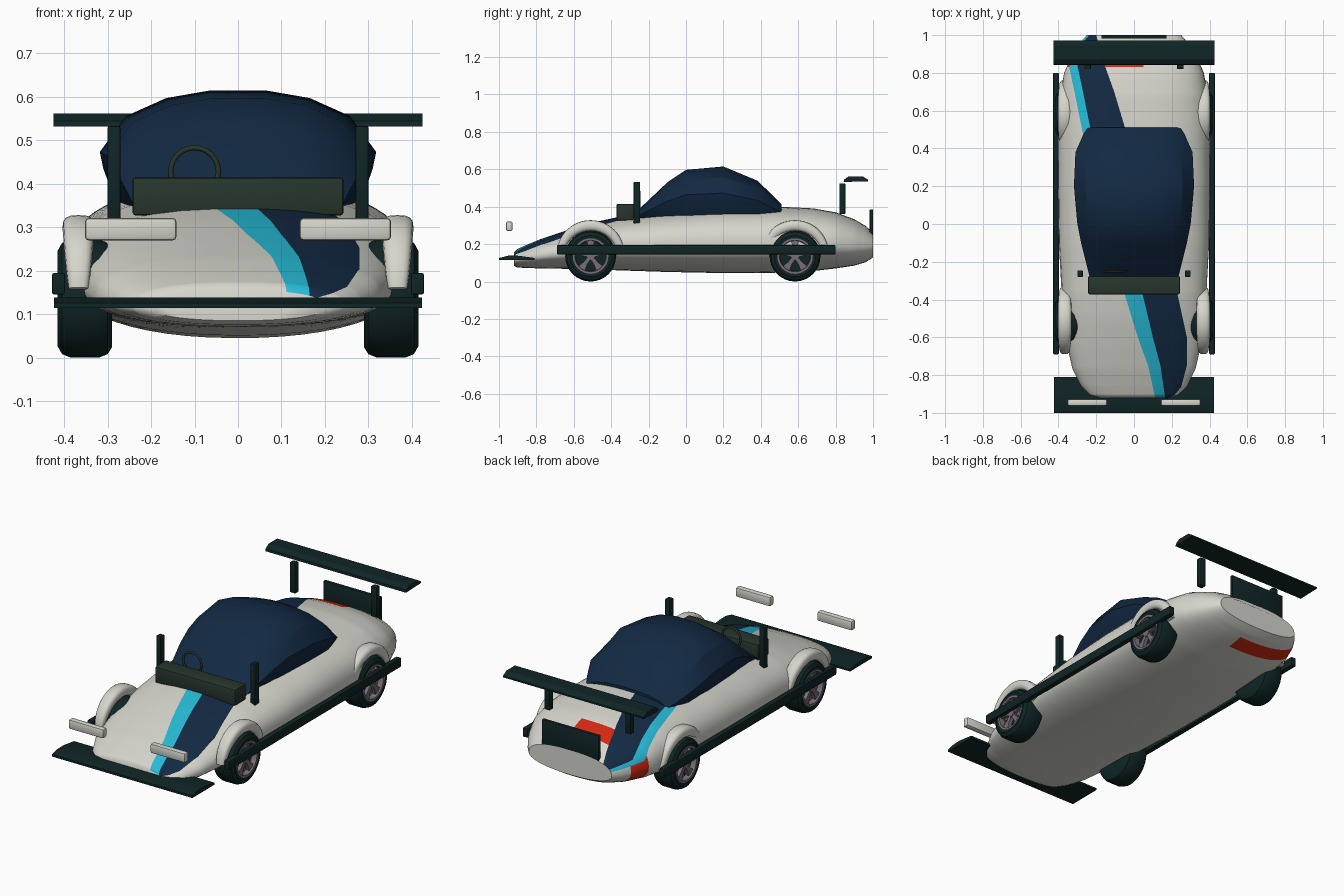
import bpy, bmesh, math

if "Cube" in bpy.data.objects:
    bpy.data.objects.remove(bpy.data.objects["Cube"])

def mat(name, r, g, b):
    m = bpy.data.materials.new(name)
    m.diffuse_color = (r, g, b, 1)
    m.use_nodes = True
    m.node_tree.nodes["Principled BSDF"].inputs["Base Color"].default_value = m.diffuse_color
    return m

WHITE = mat("body white", .67, .67, .61)
NAVY = mat("navy", .006, .022, .055)
CYAN = mat("cyan", .02, .5, .68)
RED = mat("red", .65, .022, .006)
DARK = mat("dark trim", .005, .018, .018)
OLIVE = mat("dark olive", .02, .036, .025)
RIM = mat("rim grey", .19, .155, .185)

def finish(name, bm, mats, angle=35):
    bmesh.ops.recalc_face_normals(bm, faces=bm.faces)
    me = bpy.data.meshes.new(name)
    bm.to_mesh(me)
    bm.free()
    for m in mats:
        me.materials.append(m)
    ob = bpy.data.objects.new(name, me)
    bpy.context.collection.objects.link(ob)
    bpy.ops.object.select_all(action='DESELECT')
    bpy.context.view_layer.objects.active = ob
    ob.select_set(True)
    bpy.ops.object.shade_smooth_by_angle(angle=math.radians(angle))
    return ob

def loft(bm, rings, rule=None):
    """Skin closed rings and cap both ends; rule(i, j) gives the material."""
    vs = [[bm.verts.new(p) for p in r] for r in rings]
    n = len(vs[0])
    for i in range(len(vs) - 1):
        for j in range(n):
            k = (j + 1) % n
            f = bm.faces.new((vs[i][j], vs[i][k], vs[i + 1][k], vs[i + 1][j]))
            f.material_index = rule(i, j) if rule else 0
    bm.faces.new(vs[0])
    bm.faces.new(vs[-1])

def box(name, x, y, z, m, bevel=.005):
    bm = bmesh.new()
    loft(bm, [[(a, y[0], z[0]), (a, y[1], z[0]), (a, y[1], z[1]), (a, y[0], z[1])] for a in x])
    if bevel:
        bmesh.ops.bevel(bm, geom=bm.edges[:], offset=bevel, segments=2, affect='EDGES', profile=.5)
    return finish(name, bm, [m])

def slab(name, half, profile, m):
    """Side profile (y, z) extruded across the car."""
    bm = bmesh.new()
    loft(bm, [[(s * half, y, z) for y, z in profile] for s in (-1, 1)])
    return finish(name, bm, [m], 25)

def lerp(table, y):
    for a, b in zip(table, table[1:]):
        if y <= b[0]:
            t = (y - a[0]) / (b[0] - a[0])
            return [p + (q - p) * t for p, q in zip(a[1:], b[1:])]
    return table[-1][1:]

# Body: y, half width, top, bottom
BODY = [(-.92, .2, .155, .085), (-.905, .24, .172, .076), (-.86, .28, .193, .072), (-.77, .325, .23, .07),
        (-.65, .353, .27, .068), (-.5, .373, .315, .064), (-.37, .383, .343, .06), (-.1, .398, .375, .051),
        (.2, .402, .397, .045), (.5, .4, .4, .047), (.68, .39, .391, .056), (.8, .37, .37, .07),
        (.9, .325, .333, .085), (.96, .285, .298, .103), (1.0, .25, .262, .128)]
# Stripe edges: y, cyan outer, cyan/navy, navy outer
STRIPE = [(-.92, .112, .165, .235), (-.75, .075, .14, .28), (-.6, .02, .1, .28), (-.37, -.05, .045, .23),
          (.5, -.275, -.23, -.045), (.7, -.315, -.27, -.105), (.84, -.345, -.3, -.155), (1.0, -.36, -.32, -.2)]
ys = sorted({round(-.9 + .05 * i, 3) for i in range(38)} | {b[0] for b in BODY} | {.83, .92})
SEGS = [12, 4, 6, 3, 8, 14, 12]
UP, LOW = 2.5, 2.2

def body_ring(y):
    w, top, bot = lerp(BODY, y)
    cl, cn, nr = lerp(STRIPE, y)
    b = max(.05, nr + .04)
    lim = [.985, .97, .95, .9]
    ang = lambda x, n, k: math.acos(math.copysign(min(abs(x) / w, lim[k]) ** (n / 2), x))
    ts = [0, ang(b, UP, 3), ang(nr, UP, 3), ang(cn, UP, 2), ang(cl, UP, 0), math.pi,
          2 * math.pi - ang(.05, LOW, 3), 2 * math.pi]
    zc = bot + .43 * (top - bot)
    pts = []
    for s, (a, c) in enumerate(zip(ts, ts[1:])):
        n, h = (UP, top - zc) if s < 5 else (LOW, zc - bot)
        for i in range(SEGS[s]):
            t = a + (c - a) * i / SEGS[s]
            co, si = math.cos(t), math.sin(t)
            pts.append((w * math.copysign(abs(co) ** (2 / n), co), y,
                        zc + h * math.copysign(abs(si) ** (2 / n), si)))
    return pts

SEG_OF = [s for s, n in enumerate(SEGS) for _ in range(n)]

def body_rule(i, j):
    s = SEG_OF[j]
    if s in (2, 3):
        return s - 1
    return 3 if s in (1, 4, 5) and .83 <= (ys[i] + ys[i + 1]) / 2 <= .92 else 0

bm = bmesh.new()
loft(bm, [body_ring(y) for y in ys], body_rule)
finish("body", bm, [WHITE, NAVY, CYAN, RED], 45)

# Canopy: faceted loft of y, half width, top
CANOPY = [(-.28, .235, .36), (-.2, .255, .435), (-.1, .28, .53), (0, .3, .597), (.2, .318, .615),
          (.38, .31, .54), (.47, .27, .455), (.51, .245, .415)]
HALF = [(.8, 0), (.92, .22), (1, .52), (.81, .8), (.52, .94), (.2, 1)]
bm = bmesh.new()
loft(bm, [[(s * u * w, y, .32 + v * (top - .32)) for s, h in ((1, HALF), (-1, HALF[::-1])) for u, v in h]
          for y, w, top in CANOPY])
finish("canopy", bm, [NAVY], 28)

def circle(x, r, cy, cz, n=32):
    return [(x, cy + r * math.cos(2 * math.pi * i / n), cz + r * math.sin(2 * math.pi * i / n)) for i in range(n)]

TYRE = [(.29, .085), (.29, .112), (.3, .128), (.32, .136), (.385, .136), (.405, .128), (.415, .11),
        (.412, .092), (.385, .09)]
LIP = [(.385, .091), (.414, .095), (.414, .084), (.386, .08)]
for s, side in ((1, "right"), (-1, "left")):
    for cy, end in ((-.51, "front"), (.583, "rear")):
        cz = .136
        # Tyre
        bm = bmesh.new()
        loft(bm, [circle(s * x, r, cy, cz) for x, r in TYRE])
        finish(f"{end}_{side}_tyre", bm, [DARK])
        # Rim lip, five tapered spokes and hub
        bm = bmesh.new()
        loft(bm, [circle(s * x, r, cy, cz) for x, r in LIP + LIP[:1]])
        loft(bm, [circle(s * x, .022, cy, cz, 12) for x in (.38, .408)])
        for k in range(5):
            a = math.pi / 2 + k * 2 * math.pi / 5
            d, p = (math.cos(a), math.sin(a)), (-math.sin(a), math.cos(a))
            loft(bm, [[(s * x, cy + d[0] * r + p[0] * e * w, cz + d[1] * r + p[1] * e * w)
                       for x, e in ((.384, -1), (.405, -1), (.405, 1), (.384, 1))]
                      for r, w in ((.01, .01), (.05, .012), (.088, .024))])
        finish(f"{end}_{side}_rim", bm, [RIM])
        # Fender arch
        bm = bmesh.new()
        rings = []
        for i in range(25):
            a = math.radians(8 + 164 * i / 24)
            taper = .45 + .55 * math.sin(a) ** .6
            ring = []
            for k in range(16):
                t = 2 * math.pi * k / 16
                co, si = math.cos(t), math.sin(t)
                r = .163 + .029 * taper * math.copysign(abs(si) ** .7, si)
                ring.append((s * (.367 + .037 * taper * math.copysign(abs(co) ** .7, co)),
                             cy + r * math.cos(a), cz + r * math.sin(a)))
            rings.append(ring)
        loft(bm, rings)
        finish(f"{end}_{side}_fender", bm, [WHITE], 50)
    # Side rail, floating lamp, mirror post and wing post
    pair = lambda a, b: (s * a, s * b)
    box(f"{side}_side_rail", pair(.398, .428), (-.69, .8), (.145, .195), DARK)
    box(f"{side}_headlamp", pair(.142, .352), (-.962, -.928), (.27, .321), WHITE, .008)
    box(f"{side}_mirror_post", pair(.271, .3), (-.28, -.246), (.31, .533), DARK, .004)
    box(f"{side}_wing_post", pair(.228, .262), (.82, .852), (.36, .525), DARK, .004)

# Dashboard
box("dashboard", (-.243, .243), (-.372, -.275), (.327, .415), OLIVE, .008)

# Steering wheel
bpy.ops.mesh.primitive_torus_add(major_radius=.055, minor_radius=.006, major_segments=24, minor_segments=8,
                                 location=(-.1, -.25, .428), rotation=(math.pi / 2, 0, 0))
ob = bpy.context.object
ob.name = "steering_wheel"
ob.data.materials.append(OLIVE)
bpy.ops.object.shade_smooth()

# Front splitter, rear wing and rear plate
slab("front_splitter", .424, [(-1, .114), (-.81, .114), (-.81, .126), (-.9, .138), (-.95, .138), (-1, .126)], DARK)
slab("rear_wing", .425, [(.843, .532), (.972, .536), (.972, .545), (.945, .562), (.87, .562), (.845, .545)], DARK)
box("rear_plate", (-.172, .172), (.982, 1.0), (.24, .385), DARK, .003)
